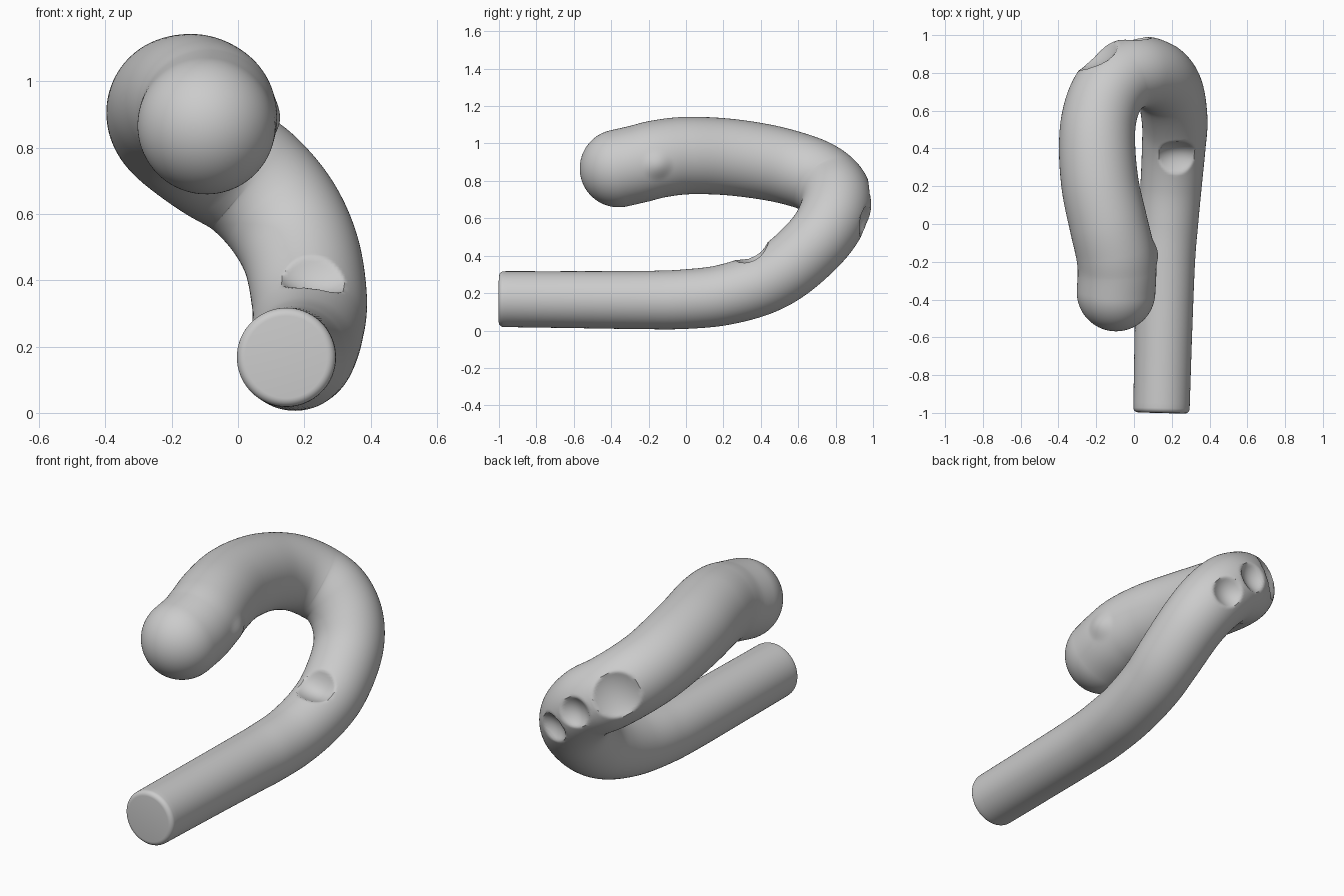
import bpy, bmesh, math
from mathutils import Vector

cube = bpy.data.objects.get("Cube")
if cube:
    bpy.data.objects.remove(cube, do_unlink=True)

SIDES = 96
STEPS = 16
BEVEL = 0.025

# Centre line of the tube: x, y, z, radius
path = [Vector(p) for p in (
    (0.145, -1.0, 0.168, 0.149),
    (0.155, -0.6, 0.165, 0.152),
    (0.167, -0.2, 0.163, 0.156),
    (0.18, 0.0, 0.168, 0.159),
    (0.196, 0.2, 0.19, 0.162),
    (0.21, 0.4, 0.25, 0.168),
    (0.215, 0.55, 0.34, 0.174),
    (0.19, 0.7, 0.48, 0.178),
    (0.13, 0.78, 0.6, 0.184),
    (0.04, 0.805, 0.7, 0.188),
    (-0.06, 0.775, 0.765, 0.192),
    (-0.14, 0.69, 0.825, 0.195),
    (-0.185, 0.56, 0.87, 0.198),
    (-0.195, 0.4, 0.905, 0.202),
    (-0.178, 0.2, 0.93, 0.205),
    (-0.135, 0.0, 0.935, 0.207),
    (-0.1, -0.15, 0.917, 0.208),
    (-0.09, -0.25, 0.892, 0.208),
    (-0.095, -0.36, 0.867, 0.208),
)]

# Surface marks: point near the skin, radius, depth (negative swells outward)
marks = [
    ((0.225, 0.36, 0.41), 0.1, 0.055),
    ((-0.21, 0.91, 0.84), 0.125, 0.06),
    ((0.0, 0.99, 0.72), 0.085, 0.05),
    ((0.15, 0.95, 0.59), 0.085, 0.05),
    ((0.12, -0.15, 0.88), 0.09, -0.016),
]


def spline(pts):
    """Smooth samples through the points."""
    ext = [2 * pts[0] - pts[1]] + pts + [2 * pts[-1] - pts[-2]]
    out = []
    for a, b, c, d in zip(ext, ext[1:], ext[2:], ext[3:]):
        for i in range(STEPS):
            t = i / STEPS
            out.append(0.5 * (2 * b + (c - a) * t + (2 * a - 5 * b + 4 * c - d) * t ** 2
                              + (3 * b - a - 3 * c + d) * t ** 3))
    return out + [pts[-1]]


samples = spline(path)
centres = [s.to_3d() for s in samples]
radii = [s.w for s in samples]
count = len(samples)
tangents = [(centres[min(i + 1, count - 1)] - centres[max(i - 1, 0)]).normalized()
            for i in range(count)]

# Stations along the tube: centre, tangent, radius
stations = []
for i in range(7):  # softened rim of the flat end
    a = math.pi / 2 * i / 6
    stations.append((centres[0] + tangents[0] * BEVEL * (1 - math.sin(a)),
                     tangents[0], radii[0] - BEVEL * math.cos(a)))
stations = [(centres[0] + tangents[0] * (BEVEL - BEVEL * math.cos(math.pi / 2 * i / 6)),
             tangents[0], radii[0] - BEVEL * (1 - math.sin(math.pi / 2 * i / 6)))
            for i in range(7)]
stations += [s for s in zip(centres, tangents, radii)
             if (s[0] - centres[0]).length > BEVEL * 1.1]
for i in range(1, 24):  # domed end
    a = math.pi / 2 * i / 24
    stations.append((centres[-1] + tangents[-1] * radii[-1] * math.sin(a),
                     tangents[-1], radii[-1] * math.cos(a)))

# Skin the stations with rings carried along the path without twist
bm = bmesh.new()
rings = []
side = Vector((1, 0, 0))
last = stations[0][1]
for centre, tan, r in stations:
    side = last.rotation_difference(tan) @ side
    side = (side - tan * side.dot(tan)).normalized()
    up = tan.cross(side)
    last = tan
    rings.append([bm.verts.new(centre + r * (side * math.cos(k) + up * math.sin(k)))
                  for k in (2 * math.pi * j / SIDES for j in range(SIDES))])
for lower, upper in zip(rings, rings[1:]):
    for j in range(SIDES):
        n = (j + 1) % SIDES
        bm.faces.new((lower[j], lower[n], upper[n], upper[j]))
bm.faces.new(rings[0][::-1])
tip = bm.verts.new(centres[-1] + tangents[-1] * radii[-1])
for j in range(SIDES):
    bm.faces.new((rings[-1][j], rings[-1][(j + 1) % SIDES], tip))
bmesh.ops.recalc_face_normals(bm, faces=bm.faces)

# Press the finger dimples in and raise the small swelling
bm.normal_update()
for point, radius, depth in marks:
    hub = min(bm.verts, key=lambda v: (v.co - Vector(point)).length)
    origin, normal = hub.co.copy(), hub.normal.copy()
    for v in bm.verts:
        f = (v.co - origin).length / radius
        if f < 1 and v.normal.dot(normal) > 0:
            power = 1 if depth > 0 else 2
            v.co -= normal * depth * (1 - f * f) ** power

mesh = bpy.data.meshes.new("curved_tube")
bm.to_mesh(mesh)
bm.free()
tube = bpy.data.objects.new("curved_tube", mesh)
bpy.context.collection.objects.link(tube)

# Plain grey material
grey = bpy.data.materials.new("plain_grey")
grey.use_nodes = True
colour = (0.6, 0.6, 0.6, 1)
grey.diffuse_color = colour
grey.node_tree.nodes["Principled BSDF"].inputs["Base Color"].default_value = colour
mesh.materials.append(grey)

bpy.context.view_layer.objects.active = tube
tube.select_set(True)
bpy.ops.object.shade_smooth_by_angle(angle=math.radians(40))
